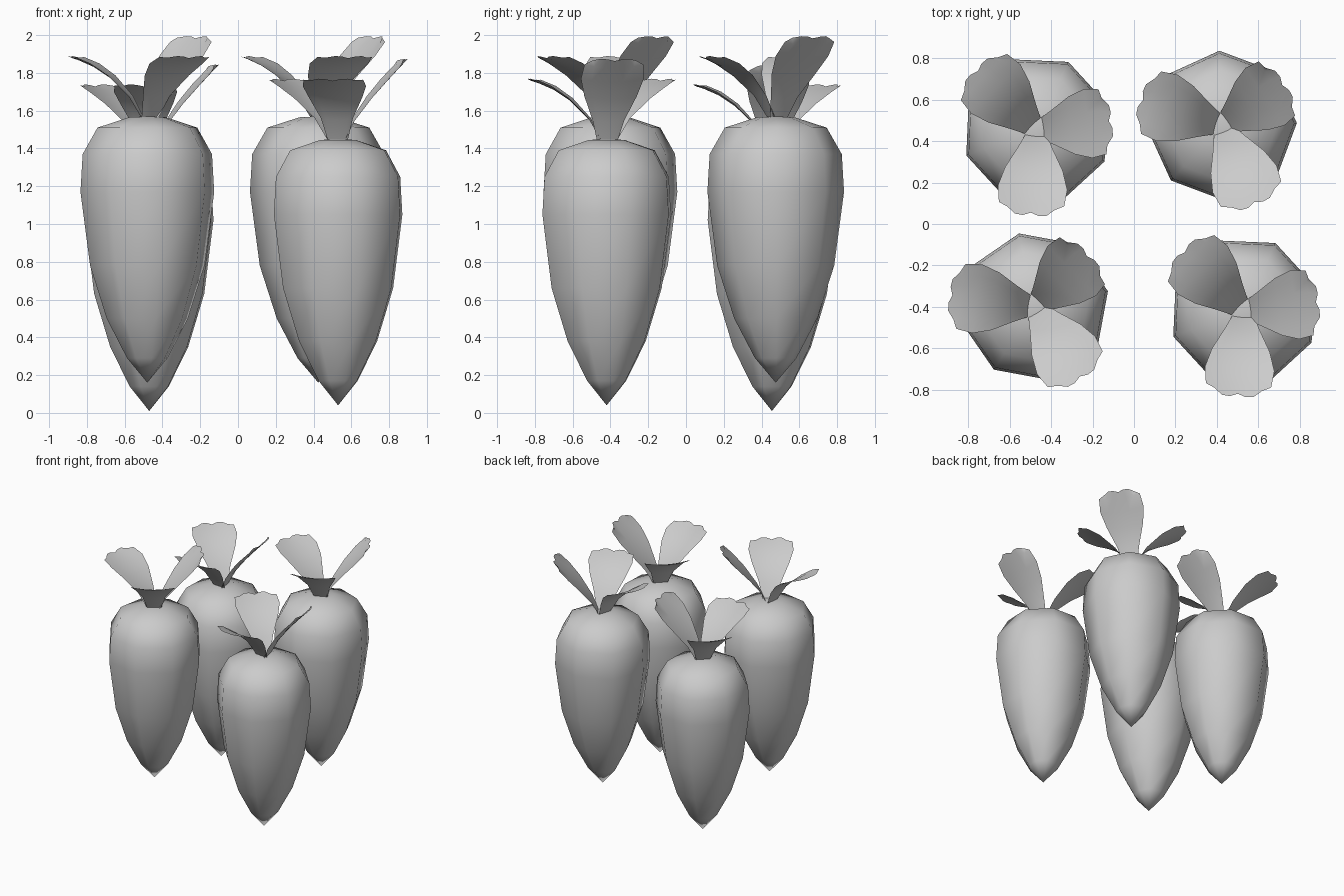
import bpy, bmesh, math
from mathutils import Matrix, Vector

if "Cube" in bpy.data.objects:
    bpy.data.objects.remove(bpy.data.objects["Cube"])

SIDES = 8
# root profile: (radius, height above tip)
ROOT = [(.11, .13), (.22, .34), (.31, .62), (.362, 1.01), (.35, 1.21), (.27, 1.35), (.10, 1.405)]
# leaf centre lines: (reach, height above tip)
STEEP = [(.01, 1.36), (.08, 1.50), (.17, 1.62), (.25, 1.71), (.32, 1.785), (.365, 1.83)]
LOW = [(.01, 1.37), (.09, 1.51), (.19, 1.61), (.28, 1.67), (.36, 1.705), (.415, 1.725)]
HALF_WIDTH = [.045, .085, .14, .168, .158, .115]
TIP_TRIM = [-.035, -.004, 0, -.014, 0, -.004, -.035]   # lobed leaf end


def finish(bm, name, place):
    bmesh.ops.transform(bm, matrix=place, verts=bm.verts)
    me = bpy.data.meshes.new(name)
    bm.to_mesh(me)
    bm.free()
    for p in me.polygons:
        p.use_smooth = True
    ob = bpy.data.objects.new(name, me)
    bpy.context.collection.objects.link(ob)
    return ob


def make_root(name, place):
    bm = bmesh.new()
    rings = []
    for r, z in ROOT:
        ring = []
        for i in range(SIDES):
            a = math.radians(20) + math.tau * i / SIDES
            ring.append(bm.verts.new((r * math.cos(a), r * math.sin(a), z)))
        rings.append(ring)
    tip = bm.verts.new((0, 0, 0))
    top = bm.verts.new((0, 0, 1.41))
    for i in range(SIDES):
        j = (i + 1) % SIDES
        bm.faces.new((tip, rings[0][j], rings[0][i]))
        bm.faces.new((top, rings[-1][i], rings[-1][j]))
        for a, b in zip(rings, rings[1:]):
            bm.faces.new((a[i], a[j], b[j], b[i]))
    finish(bm, name, place)


def make_leaf(name, path, angle, place):
    bm = bmesh.new()
    rows = []
    n = len(TIP_TRIM)
    for k, ((r, z), w) in enumerate(zip(path, HALF_WIDTH)):
        row = []
        for c in range(n):
            u = 2 * c / (n - 1) - 1
            trim = TIP_TRIM[c] if k == len(path) - 1 else 0
            lift = .02 * u * u * w / .168          # slight cup across the leaf
            row.append(bm.verts.new((r + trim, u * w, z + lift + trim * .5)))
        rows.append(row)
    for a, b in zip(rows, rows[1:]):
        for c in range(n - 1):
            bm.faces.new((a[c], b[c], b[c + 1], a[c + 1]))
    finish(bm, name, place @ Matrix.Rotation(math.radians(angle), 4, 'Z'))


# four carrots: tip position and turn
CARROTS = {
    "back_left": (-.47, .455, .01, 0),
    "back_right": (.425, .475, .16, 27),
    "front_left": (-.48, -.40, .16, 37),
    "front_right": (.53, -.42, .04, 0),
}
for label, (x, y, z, turn) in CARROTS.items():
    place = Matrix.Translation(Vector((x, y, z))) @ Matrix.Rotation(math.radians(turn), 4, 'Z')
    make_root(label + "_carrot_root", place)
    make_leaf(label + "_steep_leaf", STEEP, 7, place)
    make_leaf(label + "_front_leaf", LOW, -94, place)
    make_leaf(label + "_side_leaf", LOW, 135, place)
